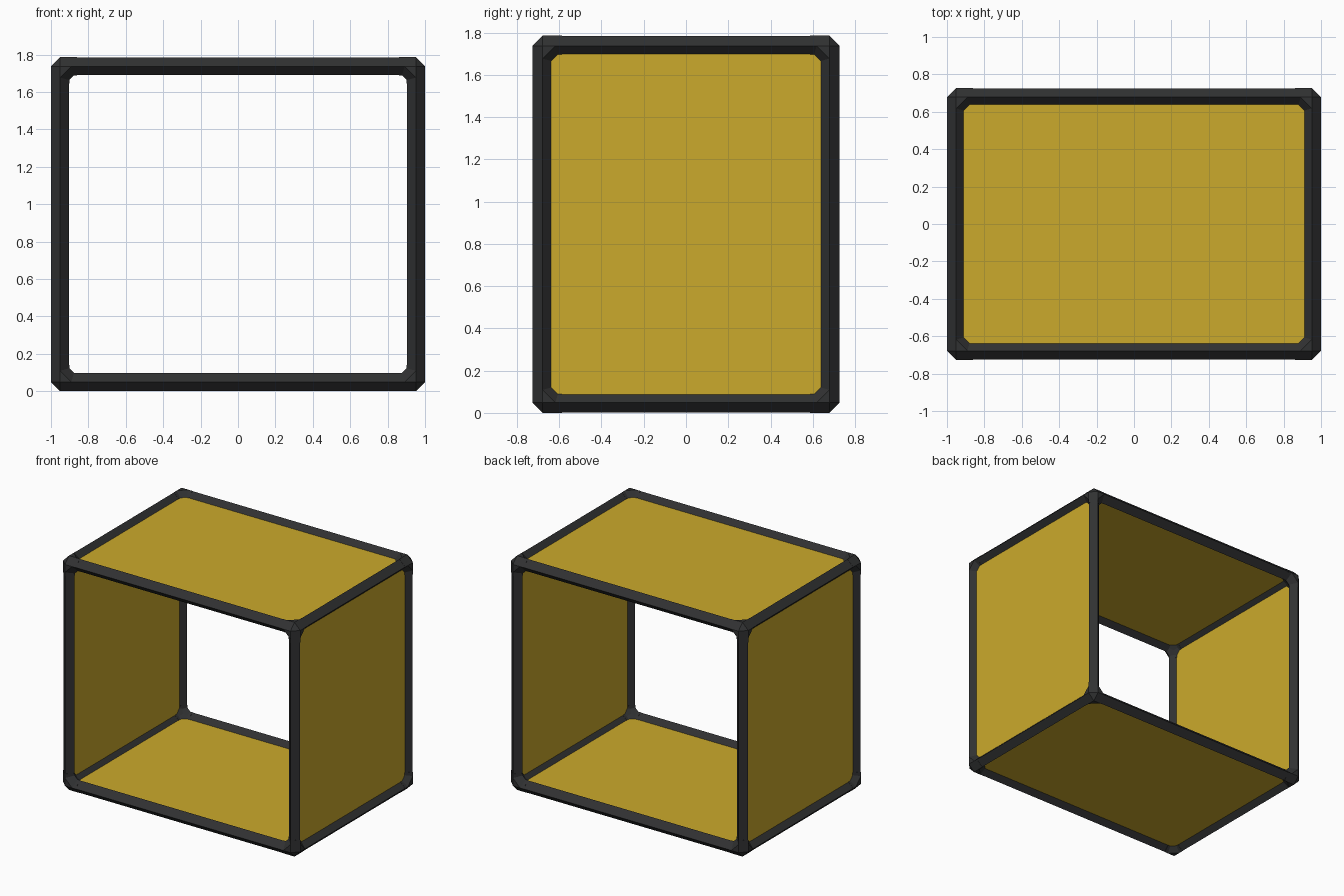
import bpy, bmesh
from itertools import combinations, product
from mathutils import Vector

if "Cube" in bpy.data.objects:
    bpy.data.objects.remove(bpy.data.objects["Cube"])

R = 0.049                              # beam radius, ridge to centre line
ARM = 0.091                            # corner arm length
CENTRE = Vector((0, 0, 0.893))
HALF = Vector((0.951, 0.678, 0.844))   # centre line half sizes
AXES = [Vector((1, 0, 0)), Vector((0, 1, 0)), Vector((0, 0, 1))]


def material(name, rgb):
    m = bpy.data.materials.new(name)
    m.use_nodes = True
    m.diffuse_color = (*rgb, 1)
    bsdf = m.node_tree.nodes["Principled BSDF"]
    bsdf.inputs["Base Color"].default_value = (*rgb, 1)
    bsdf.inputs["Roughness"].default_value = 0.7
    return m


BLACK = material("black plastic", (0.03, 0.031, 0.032))
YELLOW = material("yellow panel", (0.6, 0.4, 0.025))


def add_hulls(name, hulls, mat):
    """One object made of convex solids, each given as a list of points."""
    bm = bmesh.new()
    for points in hulls:
        verts = [bm.verts.new(p) for p in points]
        res = bmesh.ops.convex_hull(bm, input=verts)
        junk = {g for g in res["geom_interior"] + res["geom_unused"]
                if isinstance(g, bmesh.types.BMVert)}
        bmesh.ops.delete(bm, geom=list(junk), context="VERTS")
    bmesh.ops.dissolve_limit(bm, angle_limit=0.01, verts=bm.verts[:], edges=bm.edges[:])
    bmesh.ops.recalc_face_normals(bm, faces=bm.faces[:])
    mesh = bpy.data.meshes.new(name)
    bm.to_mesh(mesh)
    bm.free()
    mesh.materials.append(mat)
    obj = bpy.data.objects.new(name, mesh)
    bpy.context.collection.objects.link(obj)
    return obj


def diamond(centre, axis, r):
    """Four ridge points around a centre, square to an axis."""
    return [centre + s * r * AXES[i] for i in range(3) if i != axis for s in (-1, 1)]


def words(signs):
    names = (("right", "left"), ("front", "back"), ("bottom", "top"))
    return "_".join(names[i][s > 0] for i, s in enumerate(signs) if s)


# Twelve diamond section beams
for axis in range(3):
    for a, b in product((-1, 1), repeat=2):
        signs = [a, b]
        signs.insert(axis, 0)
        mid = CENTRE + Vector([s * h for s, h in zip(signs, HALF)])
        reach = AXES[axis] * (HALF[axis] - ARM + 0.01)
        add_hulls(words(signs) + "_beam",
                  [diamond(mid - reach, axis, R - 0.0015)
                   + diamond(mid + reach, axis, R - 0.0015)], BLACK)

# Eight three-armed corner connectors with filleted inner angles
for signs in product((-1, 1), repeat=3):
    c = CENTRE + Vector([s * h for s, h in zip(signs, HALF)])
    inward = [-s * AXES[i] for i, s in enumerate(signs)]
    ball = [c + s * R * a for a in AXES for s in (-1, 1)]
    hulls = [ball + diamond(c + inward[i] * ARM, i, R) for i in range(3)]
    for i, j in combinations(range(3), 2):
        u, v = inward[i], inward[j]
        fillet = [c + u * R + v * (R + 0.025), c + v * R + u * (R + 0.025)]
        for side in (-R, R):
            n = AXES[3 - i - j] * side
            fillet += [c + n, c + n + u * 0.06, c + n + v * 0.06]
        hulls.append(fillet)
    add_hulls(words(signs) + "_corner", hulls, BLACK)

# Four thin panels; front and back stay open
for axis in (0, 2):
    for s in (-1, 1):
        signs = [0, 0, 0]
        signs[axis] = s
        size = HALF.copy()
        size[axis] = 0.009
        mid = CENTRE + AXES[axis] * s * HALF[axis]
        box = [mid + Vector([k * h for k, h in zip(corner, size)])
               for corner in product((-1, 1), repeat=3)]
        add_hulls(words(signs) + "_panel", [box], YELLOW)
